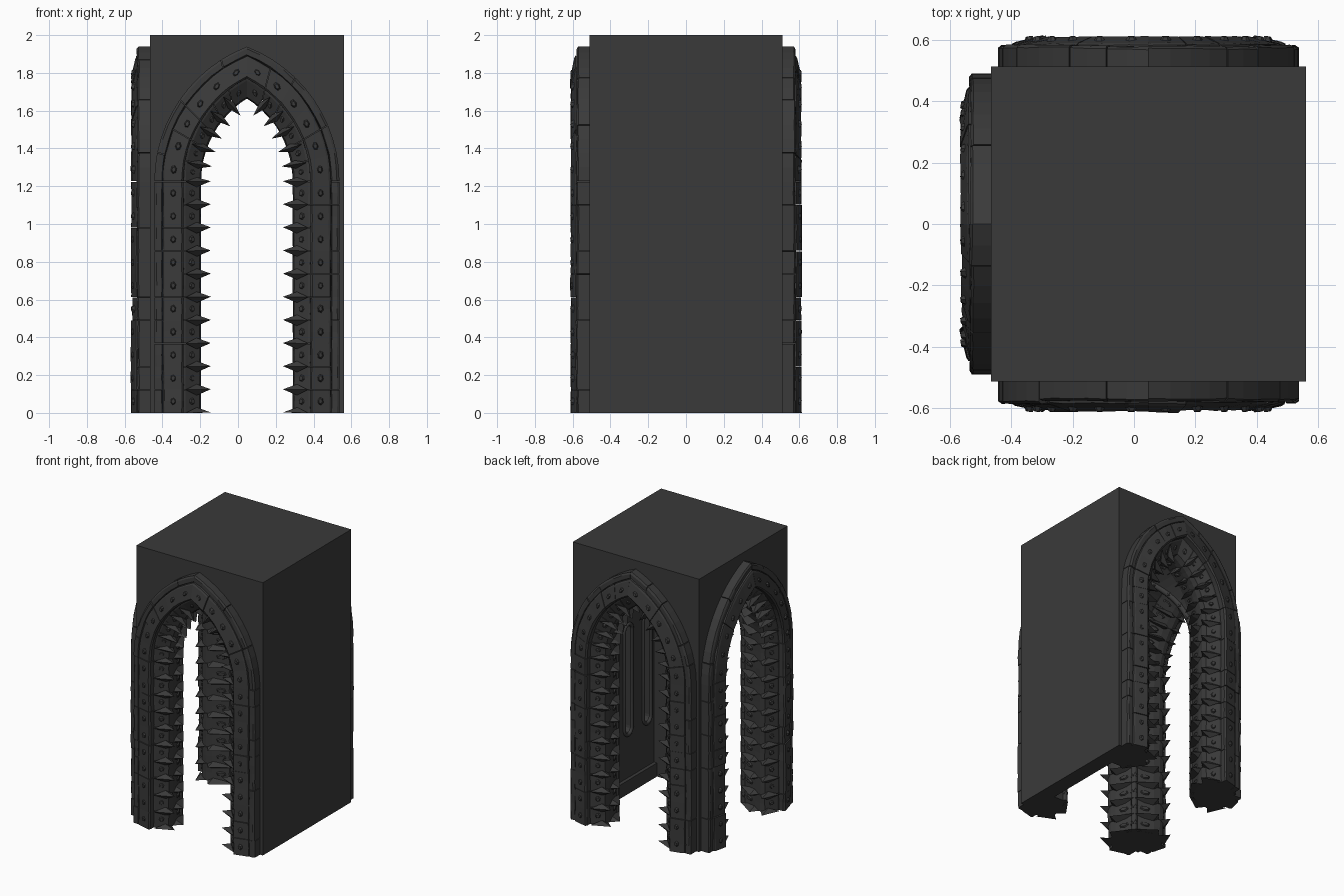
import bpy, bmesh, math, random
from mathutils import Matrix, Vector

random.seed(4)
if "Cube" in bpy.data.objects:
    bpy.data.objects.remove(bpy.data.objects["Cube"])

stone = bpy.data.materials.new("dark_stone")
stone.use_nodes = True
GREY = (0.042, 0.042, 0.042, 1)
stone.diffuse_color = GREY
stone.node_tree.nodes["Principled BSDF"].inputs["Base Color"].default_value = GREY

# Pointed arch: half width, arc centre offset, course height, course counts
W, E, STEP, STRAIGHT, ARC = 0.49, 0.275, 0.1225, 10, 6
FACE, MID, RIDGE = 0.512, 0.047, 0.247
LAST = STRAIGHT + ARC


def sweep(off):
    """Angle from springing to apex for the arch at an inward offset."""
    return math.acos(E / (W - off + E))


def arch(off, s):
    """Position across and up the arch, at an inward offset and course number s."""
    if s <= STRAIGHT:
        return W - off, max(0, s) * STEP
    r = W - off + E
    a = min(1, (s - STRAIGHT) / ARC) * sweep(off)
    return r * math.cos(a) - E, STRAIGHT * STEP + r * math.sin(a)


def place(off, depth, s):
    x, z = arch(off, s)
    return Vector((x, -FACE - depth, z))


def square_to_ridge(off, depth, s):
    """Like place, but kept on the line that leaves the ridge at a right angle."""
    if s > STRAIGHT:
        s = STRAIGHT + (s - STRAIGHT) * sweep(RIDGE) / sweep(off)
    return place(off, depth, s)


def finish(bm, name):
    bmesh.ops.recalc_face_normals(bm, faces=bm.faces)
    me = bpy.data.meshes.new(name)
    bm.to_mesh(me)
    bm.free()
    me.materials.append(stone)
    ob = bpy.data.objects.new(name, me)
    bpy.context.collection.objects.link(ob)
    return ob


def loft(bm, rings):
    """Skin a list of equal closed rings and cap both ends."""
    vs = [[bm.verts.new(p) for p in ring] for ring in rings]
    n = len(vs[0])
    for a, b in zip(vs, vs[1:]):
        for i in range(n):
            bm.faces.new((a[i], a[(i + 1) % n], b[(i + 1) % n], b[i]))
    bm.faces.new(vs[0])
    bm.faces.new(vs[-1])


def hull(bm, points):
    vs = [bm.verts.new(p) for p in points]
    bmesh.ops.convex_hull(bm, input=vs)
    loose = [v for v in vs if v.is_valid and not v.link_faces]
    bmesh.ops.delete(bm, geom=loose, context='VERTS')


def course(bm, profile, s0, s1, wobble):
    """One carved stone, slightly worn, with thin open joints."""
    shift = random.uniform(-wobble, wobble)
    cuts = max(2, round((s1 - s0) * 2))
    rings = []
    for k in range(cuts + 1):
        s = s0 + 0.015 + (s1 - s0 - 0.03) * k / cuts
        if s1 >= LAST and k == cuts:
            s = LAST
        if s0 == 0 and k == 0:
            s = 0
        rings.append([place(o + random.uniform(-wobble, wobble) / 2 * (o > 0),
                            d + shift + random.uniform(-wobble, wobble) / 2, s)
                      for o, d in profile])
    loft(bm, rings)


def stud(bm, off, depth, s, slope, lift):
    """Small raised boss lying on a sloped band; lift is its outward direction."""
    pts = []
    for size, rise in ((0.022, -0.006), (0.013, 0.009)):
        for k in range(6):
            a = k * math.pi / 3 + 0.3
            o = size * 0.75 * math.cos(a)
            pts.append(place(off + o + rise * lift[0], depth + o * slope + rise * lift[1],
                             s + size * math.sin(a) / STEP))
    hull(bm, pts)


def spike(bm, s, tip, wing):
    """Horizontal thorn: a blade running from the splay out to a point."""
    t = 0.24
    points = [(0.299, tip, s + 0.02), (*wing, s), (0.235, -0.04, s),
              (0.225, tip, s + t), (0.225, tip, s - t)]
    hull(bm, [square_to_ridge(*p) for p in points])


def make_arch(name, angle):
    OUTER = [(0, -.03), (0, .06), (.012, .068), (.04, .068), (.044, .058), (.044, -.03)]
    BAND = [(.04, -.03), (.046, .07), (.056, .076), (.145, .098), (.155, .088), (.155, -.03)]
    JAMB = [(.14, -.03), (.15, .055), (.165, .05), (.24, 0), (RIDGE, -.035),
            (.24, -.08), (.195, -.2), (.14, -.2)]
    turn = Matrix.Translation((MID, 0, 0)) @ Matrix.Rotation(angle, 4, 'Z')
    names = ("outer_moulding", "studded_band", "jamb", "spikes", "studs")
    parts = {p: bmesh.new() for p in names}
    for side in (1, -1):
        fresh = {p: bmesh.new() for p in parts}
        # Long stones on the two outer rings
        for part, profile in (("outer_moulding", OUTER), ("studded_band", BAND)):
            s = 0
            while s < LAST:
                end = min(LAST, s + random.choice((1, 2, 3)))
                course(fresh[part], profile, s, end, 0.004)
                s = end
        # Splayed jamb courses, bosses and paired thorns
        for i in range(LAST):
            course(fresh["jamb"], JAMB, i, i + 1, 0.003)
            stud(fresh["studs"], 0.1, 0.09, i + 0.5, 0.2, (0, 1))
            stud(fresh["studs"], 0.2, 0.027, i + 0.5, -0.67, (0.5, 0.8))
            stud(fresh["studs"], 0.217, -0.14, i + 0.5, 2.4, (0.9, -0.4))
            spike(fresh["spikes"], i, 0.016, (0.165, 0.07))
            spike(fresh["spikes"], i, -0.085, (0.2, -0.225))
        for p, bm in fresh.items():
            bmesh.ops.transform(bm, matrix=turn @ Matrix.Diagonal((side, 1, 1, 1)), verts=bm.verts)
            me = bpy.data.meshes.new("scratch")
            bm.to_mesh(me)
            bm.free()
            parts[p].from_mesh(me)
            bpy.data.meshes.remove(me)
    for p, bm in parts.items():
        finish(bm, f"{name}_{p}")


def outline(off, floor):
    """Closed arch outline as across/up pairs."""
    half = [arch(off, k / 2) for k in range(STRAIGHT * 2, LAST * 2 + 1)]
    half = [(W - off, floor)] + half
    return half + [(-x, z) for x, z in reversed(half[:-1])]


def prism(name, pts, along_x, lo, hi):
    bm = bmesh.new()
    loft(bm, [[Vector((d, a, z)) if along_x else Vector((MID + a, d, z)) for a, z in pts]
              for d in (lo, hi)])
    return finish(bm, name)


def slot(y, half, low, high):
    """Tall slot outline with rounded ends."""
    steps = [k * math.pi / 8 for k in range(9)]
    return ([(y + half * math.cos(a), high + half * math.sin(a)) for a in steps]
            + [(y - half * math.cos(a), low - half * math.sin(a)) for a in steps])


def box(name, lo, hi):
    bm = bmesh.new()
    bmesh.ops.create_cube(bm, size=1)
    for v in bm.verts:
        v.co = [lo[i] + (v.co[i] + 0.5) * (hi[i] - lo[i]) for i in range(3)]
    return finish(bm, name)


def tube(name, pts, radius, closed):
    cu = bpy.data.curves.new(name, 'CURVE')
    cu.dimensions = '3D'
    cu.bevel_depth, cu.bevel_resolution = radius, 1
    sp = cu.splines.new('POLY')
    sp.points.add(len(pts) - 1)
    for p, co in zip(sp.points, pts):
        p.co = (*co, 1)
    sp.use_cyclic_u = closed
    cu.use_fill_caps = True
    cu.materials.append(stone)
    bpy.context.collection.objects.link(bpy.data.objects.new(name, cu))


# Main block, hollowed by crossing pointed vaults and a panelled side wall
WALL = 0.47
block = box("block", (-0.465, -FACE, 0), (0.56, FACE, 2))
cutters = [prism("long_vault", outline(0.19, -0.1), False, -1, 1),
           prism("cross_vault", outline(0.1901, -0.11), True, -1, WALL)]
slots = [slot(y, 0.045, 0.46, 1.18) for y in (-0.22, 0, 0.22)]
cutters += [prism("slot_cutter", s, True, 0.4, 0.52) for s in slots]
for c in cutters:
    mod = block.modifiers.new("hollow", 'BOOLEAN')
    mod.object, mod.operation, mod.solver = c, 'DIFFERENCE', 'EXACT'
    bpy.context.view_layer.objects.active = block
    bpy.ops.object.modifier_apply(modifier=mod.name)
    bpy.data.objects.remove(c)

# Wall panel trim
for i, s in enumerate(slots):
    tube(f"slot_rim_{i + 1}", [(WALL, y, z) for y, z in s], 0.014, True)
box("wall_plinth", (WALL - 0.025, -0.3, 0), (WALL + 0.02, 0.3, 0.1))

# Three open arches
make_arch("front_arch", 0)
make_arch("back_arch", math.pi)
make_arch("right_arch", -math.pi / 2)

# Groin ribs rising from the inner pillar corners, with beads
beads = bmesh.new()
for sx in (1, -1):
    for sy in (1, -1):
        path = []
        for k in range(LAST * 2 + 1):
            x, z = arch(0.185, k / 2)
            path.append((MID + sx * x, sy * x, z))
        tube(f"groin_rib_{'left' if sx > 0 else 'right'}_{'back' if sy > 0 else 'front'}",
             path, 0.022, False)
        for p in path[1::2]:
            bmesh.ops.create_icosphere(beads, subdivisions=1, radius=0.027,
                                       matrix=Matrix.Translation(p))
finish(beads, "rib_beads")
